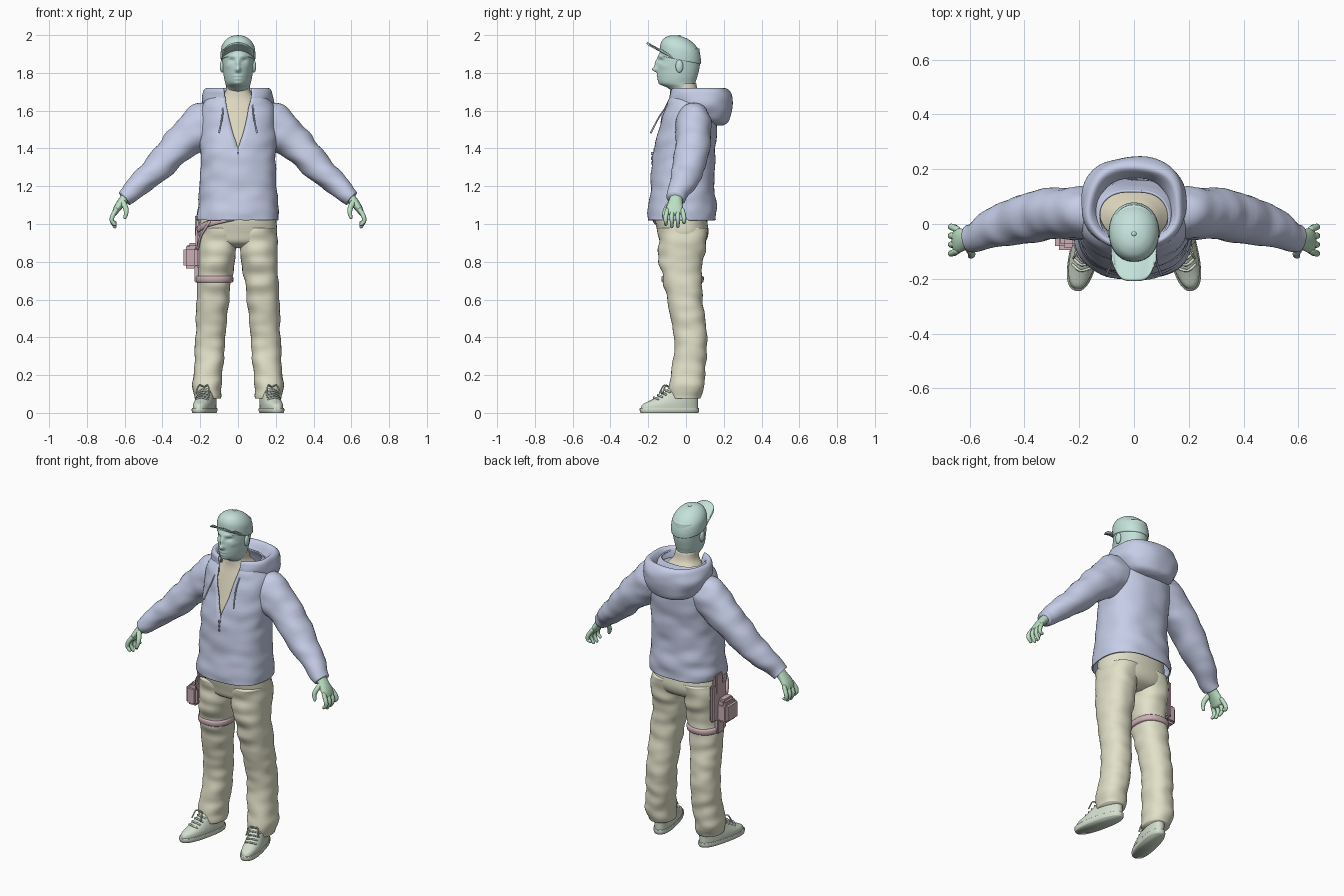
import bpy, bmesh
from math import sin, cos, pi, asin, exp, radians
from mathutils import Vector, Matrix, noise


def material(name, *rgb):
    m = bpy.data.materials.new(name)
    m.diffuse_color = (*rgb, 1)
    return m


SKIN = material("teal", .55, .75, .70)
HAND = material("green", .50, .75, .55)
BLUE = material("blue", .56, .61, .80)
SAND = material("sand", .76, .75, .58)
TAN = material("tan", .74, .69, .53)
SHOE = material("pale_green", .66, .74, .62)
PINK = material("pink", .60, .43, .47)


def finish(name, bm, mat, mirror=False, solid=0, smooth=True):
    bmesh.ops.remove_doubles(bm, verts=bm.verts, dist=1e-5)
    bmesh.ops.recalc_face_normals(bm, faces=bm.faces)
    me = bpy.data.meshes.new(name)
    bm.to_mesh(me)
    bm.free()
    me.materials.append(mat)
    for f in me.polygons:
        f.use_smooth = smooth
    ob = bpy.data.objects.new(name, me)
    bpy.context.collection.objects.link(ob)
    if solid:
        mod = ob.modifiers.new("thickness", 'SOLIDIFY')
        mod.thickness, mod.offset = solid, 0
    if mirror:
        ob.modifiers.new("mirror", 'MIRROR').use_mirror_merge = False
    return ob


def skin_rows(name, rows, mat, closed=True, caps=(True, True), **kw):
    bm = bmesh.new()
    vs = [[bm.verts.new(p) for p in r] for r in rows]
    n = len(rows[0])
    for a, b in zip(vs, vs[1:]):
        for j in range(n if closed else n - 1):
            k = (j + 1) % n
            bm.faces.new((a[j], a[k], b[k], b[j]))
    for use, r in zip(caps, (vs[0], vs[-1])):
        if use:
            bm.faces.new(r)
    return finish(name, bm, mat, **kw)


def spline(keys, steps):
    out = []
    for i in range(len(keys) - 1):
        a, b, c, d = (keys[min(max(i + k, 0), len(keys) - 1)] for k in (-1, 0, 1, 2))
        for s in range(steps):
            t = s / steps
            out.append([q + t * (r - p) / 2 + t * t * (2 * p - 5 * q + 4 * r - u) / 2
                        + t ** 3 * (3 * q - p - 3 * r + u) / 2 for p, q, r, u in zip(a, b, c, d)])
    return out + [list(keys[-1])]


def fold(p, amp):
    return 1 + amp * noise.noise(Vector((p[0] * 9, p[1] * 9, p[2] * 17)))


def loft(name, keys, mat, n=40, p=2.3, steps=5, front=0, tilt=0, amp=0, sculpt=None, xf=None, **kw):
    """Stacked rings of (z, centre x, centre y, radius x, radius y[, front gap])."""
    rows, gapped = [], len(keys[0]) > 5
    for z, cx, cy, rx, ry, *g in spline(keys, steps):
        a0 = asin(min(1, max(0, g[0]) / rx) ** (p / 2)) if g else 0
        row = []
        for j in range(n):
            a = a0 + (2 * pi - 2 * a0) * j / (n - 1 if gapped else n)
            s, c = sin(a), cos(a)
            x = rx * abs(s) ** (2 / p) * (1 if s > 0 else -1) * (1 - front * max(0, c))
            y = -ry * abs(c) ** (2 / p) * (1 if c > 0 else -1)
            f = fold((cx + x, cy + y, z), amp)
            v = Vector((cx + x * f, cy + y * f, z - tilt * y))
            v = sculpt(v) if sculpt else v
            row.append(xf @ v if xf else v)
        rows.append(row)
    return skin_rows(name, rows, mat, closed=not gapped, **kw)


def tube(name, keys, mat, n=16, steps=5, ref=(0, 1, 0), amp=0, ends=True, **kw):
    """Path of (x, y, z, thickness radius, radius along ref) with rounded ends."""
    pts = spline(keys, steps)
    pos = [Vector(q[:3]) for q in pts]
    rad = [q[3:] for q in pts]
    if ends:
        for at, nb in ((0, 1), (-1, -2)):
            d, e, r = (pos[at] - pos[nb]).normalized(), pos[at], rad[at]
            m = min(r)
            for k, sc in ((.7, .7), (1, .2)):
                i = 0 if at == 0 else len(pos)
                pos.insert(i, e + d * m * k)
                rad.insert(i, [r[0] * sc, r[1] * sc])
    rows = []
    for i, c in enumerate(pos):
        t = (pos[min(i + 1, len(pos) - 1)] - pos[max(i - 1, 0)]).normalized()
        u = Vector(ref)
        u = (u - t * u.dot(t)).normalized()
        v = t.cross(u)
        row = []
        for j in range(n):
            o = v * rad[i][0] * cos(2 * pi * j / n) + u * rad[i][1] * sin(2 * pi * j / n)
            row.append(c + o * fold(c + o, amp))
        rows.append(row)
    return skin_rows(name, rows, mat, **kw)


def ball(name, loc, size, mat, **kw):
    bm = bmesh.new()
    bmesh.ops.create_uvsphere(bm, u_segments=20, v_segments=12, radius=1,
                              matrix=Matrix.Translation(loc) @ Matrix.Diagonal((*size, 1)))
    return finish(name, bm, mat, **kw)


def box(name, lo, hi, mat, bevel=.008):
    lo, hi = Vector(lo), Vector(hi)
    bm = bmesh.new()
    bmesh.ops.create_cube(bm, size=1, matrix=Matrix.Translation((lo + hi) / 2)
                          @ Matrix.Diagonal((*(hi - lo), 1)))
    bmesh.ops.bevel(bm, geom=bm.edges[:], offset=bevel, segments=2, affect='EDGES')
    return finish(name, bm, mat, smooth=False)


# Head: brow, eye sockets, nose, lips and chin are pushed in or out of the loft
FACE = [(0, 1.818, .013, .013, .026), (0, 1.85, .010, .025, .014), (.033, 1.866, .016, .010, -.012),
        (.03, 1.89, .03, .008, .006), (0, 1.784, .025, .005, .005), (0, 1.768, .02, .005, .005),
        (0, 1.742, .02, .012, .006), (.055, 1.835, .016, .014, .005)]


def face(v):
    if v.y < -.07:
        v.y -= sum(d * exp(-((abs(v.x) - x) / sx) ** 2 - ((v.z - z) / sz) ** 2) for x, z, sx, sz, d in FACE)
    return v


loft("head", [(1.70, 0, -.005, .062, .062), (1.722, 0, -.022, .062, .078), (1.745, 0, -.045, .067, .095),
              (1.78, 0, -.045, .075, .105), (1.83, 0, -.040, .081, .112), (1.88, 0, -.036, .085, .112),
              (1.93, 0, -.03, .084, .10)], SKIN, n=80, steps=8, p=2.1, front=.2, sculpt=face)
ball("ear", (.084, -.035, 1.835), (.012, .02, .034), SKIN, mirror=True)

# Cap
loft("cap_crown", [(1.868, 0, -.03, .091, .108), (1.90, 0, -.03, .092, .108), (1.935, 0, -.032, .088, .102),
                   (1.965, 0, -.035, .072, .083), (1.985, 0, -.036, .048, .054), (1.994, 0, -.036, .022, .025),
                   (1.996, 0, -.036, .003, .003)], SKIN, p=2.1, tilt=.2)
ball("cap_button", (0, -.036, 1.995), (.009, .009, .005), SKIN)
brim = []
for i in range(9):
    v, row = i / 8, []
    for j in range(25):
        u = j / 12 - 1
        back, tip = -.03 - .10 * (1 - .85 * u * u) ** .5, -.207 + .075 * abs(u) ** 4
        row.append((.084 * u * (1 - .06 * v), back + (tip - back) * v, 1.918 + .042 * v - .036 * u * u))
    brim.append(row)
skin_rows("cap_brim", brim, SKIN, closed=False, caps=(False, False), solid=.007)

# Undershirt and neck
loft("undershirt", [(1.28, 0, -.01, .16, .13), (1.40, 0, -.005, .16, .145), (1.50, 0, .01, .16, .135),
                    (1.60, 0, .018, .145, .112), (1.66, 0, .01, .10, .085), (1.70, 0, -.003, .068, .068),
                    (1.745, 0, -.008, .061, .062)], TAN)

# Hoodie: body split by the V neck, draped hood, sleeves
loft("hoodie_body", [(1.02, 0, -.022, .212, .178, 0), (1.06, 0, -.022, .213, .178, 0), (1.13, 0, -.018, .205, .17, 0),
                     (1.22, 0, -.018, .198, .163, 0), (1.31, 0, -.014, .195, .161, 0), (1.395, 0, -.008, .196, .158, 0),
                     (1.50, 0, .01, .20, .15, .032), (1.60, 0, .018, .195, .133, .054), (1.66, 0, .022, .165, .114, .066),
                     (1.70, 0, .024, .125, .095, .072)], BLUE, n=61, p=2.4, amp=.05, caps=(False, False), solid=.008)
loft("hood", [(1.525, 0, .14, .06, .055, .03), (1.545, 0, .125, .13, .10, .06), (1.60, 0, .087, .178, .152, .07),
              (1.655, 0, .077, .19, .165, .07), (1.70, 0, .07, .18, .16, .072), (1.716, 0, .065, .163, .145, .073),
              (1.70, 0, .06, .146, .13, .072), (1.66, 0, .055, .13, .115, .07)], BLUE, n=61, amp=.05,
     caps=(True, False), solid=.006)
tube("sleeve", [(.10, .04, 1.56, .09, .085), (.165, .04, 1.53, .118, .098), (.23, .04, 1.485, .104, .098),
                (.31, .037, 1.42, .089, .094), (.42, .012, 1.305, .077, .088), (.51, -.015, 1.22, .065, .072),
                (.57, -.042, 1.163, .051, .057), (.602, -.05, 1.135, .044, .051)], BLUE, n=32, steps=6,
     amp=.12, ends=False, mirror=True)
tube("drawstring", [(.078, -.09, 1.64, .004, .004), (.083, -.14, 1.57, .004, .004), (.10, -.185, 1.485, .005, .005)],
     BLUE, n=8, mirror=True)
tube("zip_line", [(0, -.166, 1.40, .004, .005), (0, -.176, 1.31, .004, .005)], BLUE, n=8)
for k in range(3):
    box("zip_pull", (-.006, -.186, 1.315 + k * .025), (.006, -.17, 1.332 + k * .025), BLUE, .002)

# Hands
tube("palm", [(.585, -.05, 1.15, .027, .032), (.612, -.055, 1.12, .024, .036), (.638, -.06, 1.085, .02, .045),
              (.652, -.06, 1.06, .015, .045)], HAND, mirror=True)
for k, drop in enumerate((.99, .978, .98, 1.0)):
    y = -.098 + k * .026
    sp = y + (k - 1.5) * .006
    tube("finger", [(.645, y, 1.075, .012, .012), (.665, sp, 1.04, .012, .012), (.667, sp, 1.015, .011, .011),
                    (.652, sp, drop + .008, .009, .009)], HAND, n=12, mirror=True)
tube("thumb", [(.612, -.075, 1.12, .016, .016), (.595, -.102, 1.085, .014, .014), (.592, -.113, 1.06, .012, .012),
               (.598, -.117, 1.035, .009, .009)], HAND, n=12, mirror=True)

# Trousers
loft("trouser_seat", [(1.09, 0, -.02, .19, .14), (1.02, 0, -.025, .202, .138), (.95, 0, -.015, .206, .134),
                      (.90, 0, -.018, .18, .115), (.872, 0, -.018, .09, .06)], SAND)
LEG = [(.98, .0, .205, -.15, .115), (.88, .004, .21, -.146, .105), (.8, .018, .21, -.14, .088),
       (.7, .033, .215, -.12, .083), (.6, .045, .22, -.10, .087), (.5, .055, .222, -.078, .10),
       (.4, .065, .225, -.063, .11), (.3, .073, .229, -.066, .11), (.2, .083, .236, -.08, .10),
       (.13, .089, .24, -.094, .09), (.075, .093, .232, -.088, .077)]
loft("trouser_leg", [(z, (a + b) / 2, (c + d) / 2, (b - a) / 2, (d - c) / 2) for z, a, b, c, d in LEG],
     SAND, steps=8, amp=.1, mirror=True)

# Shoes, toes turned out
turn = Matrix.Translation((.157, 0, 0)) @ Matrix.Rotation(radians(13), 4, 'Z')
loft("shoe_sole", [(0, 0, -.09, .05, .156), (.012, 0, -.09, .054, .16), (.026, 0, -.09, .053, .16)],
     SHOE, xf=turn, mirror=True, p=2.5)
loft("shoe_upper", [(.02, 0, -.09, .05, .155), (.045, 0, -.085, .05, .15), (.065, 0, -.065, .048, .13),
                    (.085, 0, -.045, .045, .11), (.11, 0, -.025, .043, .09), (.14, 0, -.012, .042, .072)],
     SHOE, xf=turn, mirror=True)
for k in range(5):
    t = k / 4
    y, z = -.175 + .085 * t, .083 + .05 * t
    ends = [turn @ Vector((x, y + abs(x) * .5, z - abs(x) * .35)) for x in (-.032, 0, .032)]
    tube("shoe_lace", [(*e, .005, .005) for e in ends], SHOE, n=8, steps=3, mirror=True)
for s in (-1, 1):
    a = [turn @ Vector(q) for q in ((0, -.095, .137), (s * .025, -.115, .145), (s * .035, -.135, .105))]
    tube("lace_bow", [(*e, .004, .004) for e in a], SHOE, n=8, mirror=True)

# Thigh rig on the wearer's right: hip straps, side plate, pouch, leg strap
tube("hip_strap", [(-.01, -.172, 1.035, .007, .015), (-.08, -.168, 1.02, .007, .015), (-.16, -.142, 1.0, .007, .016),
                   (-.208, -.075, .975, .007, .018), (-.216, .01, .96, .007, .02)], PINK, ref=(0, 0, 1))
tube("front_strap", [(-.15, -.15, 1.01, .007, .012), (-.195, -.12, .94, .007, .012), (-.213, -.075, .87, .007, .012)],
     PINK)
box("side_plate", (-.224, -.07, .77), (-.198, .06, .99), PINK)
box("hanger", (-.228, -.035, .93), (-.198, .035, 1.05), PINK)
box("pouch", (-.288, -.095, .765), (-.215, .02, .88), PINK, .014)
box("pouch_flap", (-.268, -.085, .855), (-.213, .01, .90), PINK, .012)
box("lower_strap", (-.23, -.04, .69), (-.205, .02, .78), PINK, .005)
loft("thigh_strap", [(.69, -.124, -.018, .094, .106), (.697, -.124, -.018, .099, .111),
                     (.717, -.124, -.018, .099, .113), (.724, -.124, -.018, .094, .108)], PINK, steps=2)
